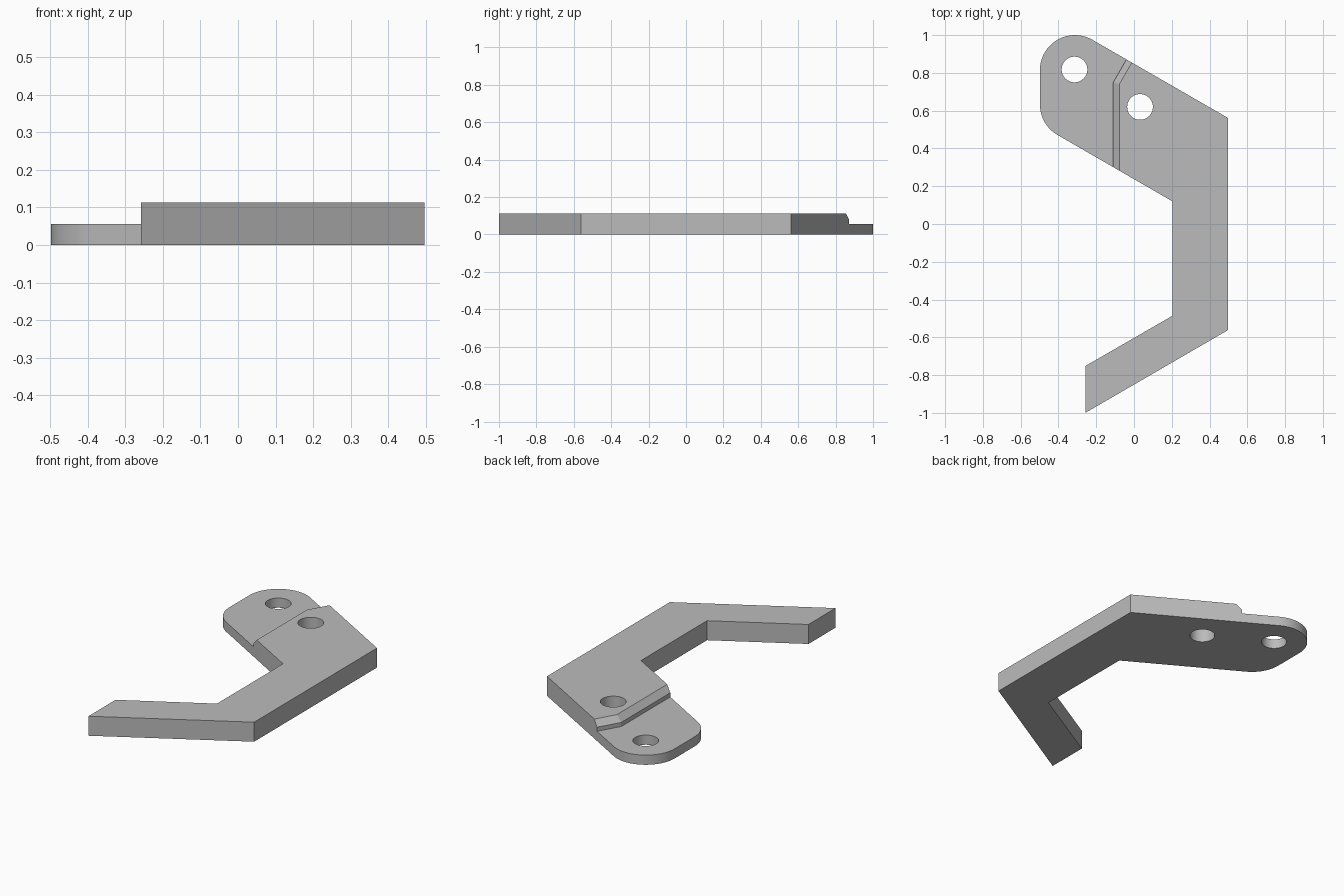
import bpy, bmesh
from math import sin, cos, radians, tau

cube = bpy.data.objects.get("Cube")
if cube:
    bpy.data.objects.remove(cube, do_unlink=True)

THICK = 0.113      # full plate thickness
FLANGE = 0.056     # thickness of the thin mounting flange
R_END = 0.185      # rounded flange corners
R_HOLE = 0.068

steel = bpy.data.materials.new("plain grey")
steel.use_nodes = True
steel.diffuse_color = (0.5, 0.5, 0.5, 1)
steel.node_tree.nodes["Principled BSDF"].inputs["Base Color"].default_value = (0.5, 0.5, 0.5, 1)


def arc(cx, cy, r, start, end, steps):
    angles = [radians(start + (end - start) * i / steps) for i in range(steps + 1)]
    return [(cx + r * cos(a), cy + r * sin(a)) for a in angles]


def loft(name, sections):
    """Closed solid through (z, outline) sections, bottom to top."""
    bm = bmesh.new()
    rings = [[bm.verts.new((x, y, z)) for x, y in pts] for z, pts in sections]
    n = len(rings[0])
    for low, high in zip(rings, rings[1:]):
        for i in range(n):
            j = (i + 1) % n
            bm.faces.new((low[i], low[j], high[j], high[i]))
    bm.faces.new(rings[0][::-1])
    bm.faces.new(rings[-1])
    bmesh.ops.recalc_face_normals(bm, faces=bm.faces)
    mesh = bpy.data.meshes.new(name)
    bm.to_mesh(mesh)
    bm.free()
    mesh.materials.append(steel)
    obj = bpy.data.objects.new(name, mesh)
    bpy.context.collection.objects.link(obj)
    return obj


# Bracket plate: rounded flange end, upper arm, straight back and lower arm
outline = arc(-0.313, 0.815, R_END, 60, 180, 24) + arc(-0.313, 0.632, R_END, 180, 240, 12)
outline += [(0.205, 0.119), (0.205, -0.485), (-0.258, -0.752),
            (-0.258, -1.0), (0.497, -0.562), (0.497, 0.562)]
bracket = loft("bracket_plate", [(0, outline), (THICK, outline)])


# Step down to the flange: vertical wall, then a chamfer, along a bent line
def step_outline(inset):
    x, y = -0.11 + inset, 0.75 - 0.268 * inset
    return [(-1, 0), (x, 0), (x, y), (x + 0.2, y + 0.3464), (-1, 1.3)]


cutters = [loft("step_cutter", [(FLANGE, step_outline(0)), (0.08, step_outline(0)),
                                (0.15, step_outline(0.07))])]

# Bolt holes
for x, y in ((-0.315, 0.818), (0.032, 0.62)):
    ring = arc(x, y, R_HOLE, 0, 360, 48)[:-1]
    cutters.append(loft("hole_cutter", [(-0.1, ring), (0.3, ring)]))

for cutter in cutters:
    cutter.hide_render = True
    mod = bracket.modifiers.new(cutter.name, 'BOOLEAN')
    mod.operation = 'DIFFERENCE'
    mod.solver = 'EXACT'
    mod.object = cutter

# Bake the cuts and discard the cutters
bpy.context.view_layer.update()
graph = bpy.context.evaluated_depsgraph_get()
baked = bpy.data.meshes.new_from_object(bracket.evaluated_get(graph))
bracket.modifiers.clear()
bracket.data = baked
for cutter in cutters:
    bpy.data.objects.remove(cutter, do_unlink=True)

# Smooth the curved walls, keep hard edges
bpy.ops.object.select_all(action='DESELECT')
bracket.select_set(True)
bpy.context.view_layer.objects.active = bracket
bpy.ops.object.shade_smooth_by_angle(angle=radians(20))
